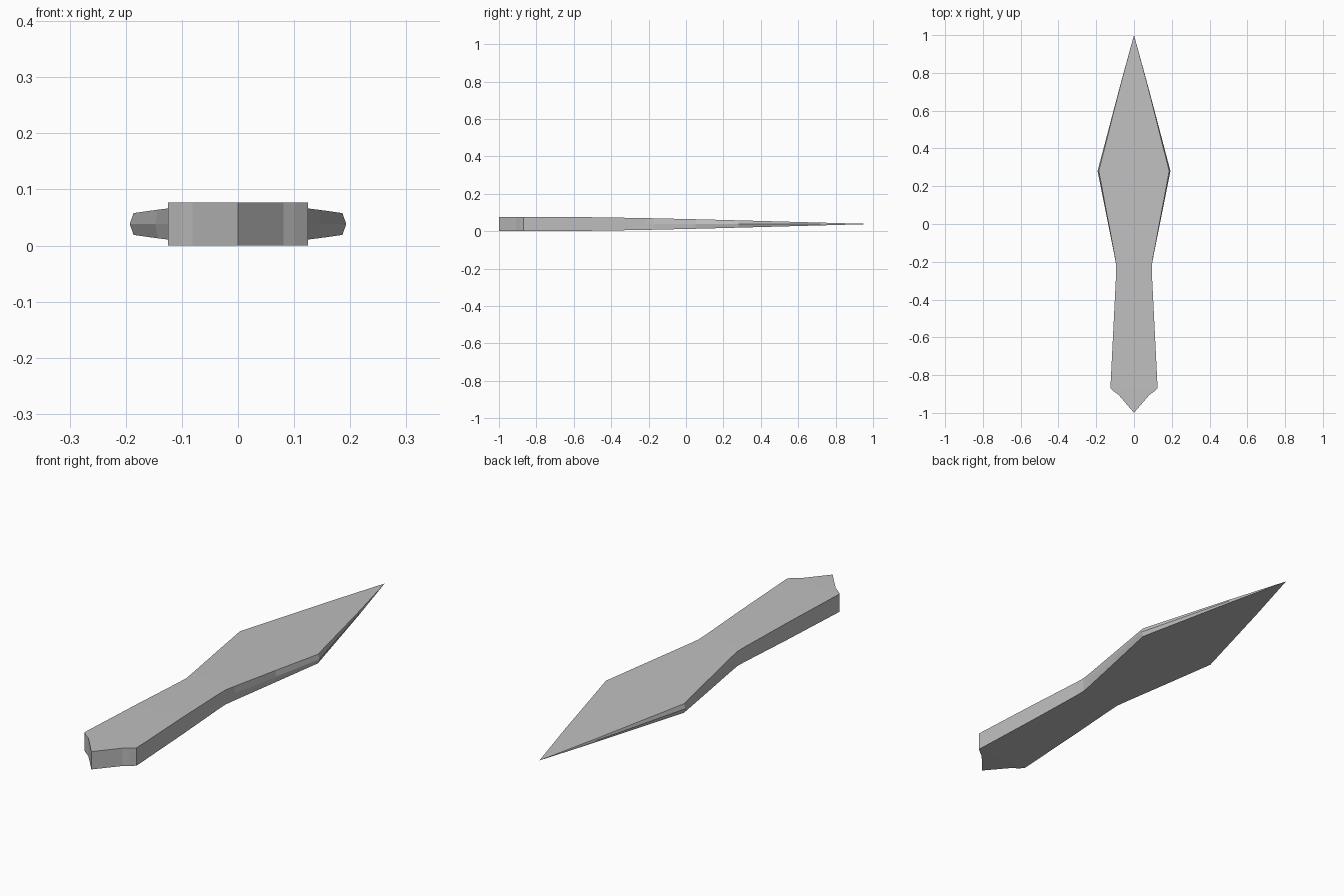
import bpy
import bmesh

cube = bpy.data.objects.get("Cube")
if cube:
    bpy.data.objects.remove(cube, do_unlink=True)

steel = bpy.data.materials.new("grey steel")
steel.use_nodes = True
GREY = (0.52, 0.52, 0.52, 1)
steel.diffuse_color = GREY
steel.node_tree.nodes["Principled BSDF"].inputs["Base Color"].default_value = GREY

MID = 0.0385  # height of the blade's centre plane

# Stations along y: (y, half width of flat, extra width of rim, half thickness)
STATIONS = [
    (-0.905, 0.081, 0, MID),
    (-0.89, 0.102, 0, MID),
    (-0.87, 0.125, 0, MID),
    (-0.53, 0.108, 0, 0.0365),
    (-0.27, 0.095, 0, 0.0325),
    (-0.22, 0.094, 0, 0.0315),
    (-0.17, 0.102, 0.001, 0.0305),
    (0.05, 0.143, 0.004, 0.0255),
    (0.28, 0.186, 0.007, 0.0195),
    (0.72, 0.075, 0.002, 0.0075),
]


def build_blade():
    bm = bmesh.new()

    # Pointed butt: one vertical edge with a middle vertex
    butt = [bm.verts.new((0, -1, z)) for z in (2 * MID, MID, 0)]
    # Each ring runs top, rim, bottom on the left, then on the right
    rings = [[butt[0], butt[1], butt[2], butt[2], butt[1], butt[0]]]
    for y, w, rim, h in STATIONS:
        half = [(w, MID + h), (w + rim, MID), (w, MID - h)]
        ring = [bm.verts.new((x, y, z)) for x, z in half]
        ring += [bm.verts.new((-x, y, z)) for x, z in reversed(half)]
        rings.append(ring)
    # Sharp point
    rings.append([bm.verts.new((0, 1, MID))] * 6)

    # Skin the rings, merging repeated corners at both ends
    for a, b in zip(rings, rings[1:]):
        for i in range(6):
            j = (i + 1) % 6
            corners = list(dict.fromkeys((a[i], a[j], b[j], b[i])))
            if len(corners) > 2:
                bm.faces.new(corners)
    bmesh.ops.recalc_face_normals(bm, faces=bm.faces)

    mesh = bpy.data.meshes.new("blade")
    bm.to_mesh(mesh)
    bm.free()
    mesh.materials.append(steel)
    blade = bpy.data.objects.new("blade", mesh)
    bpy.context.collection.objects.link(blade)
    return blade


build_blade()
